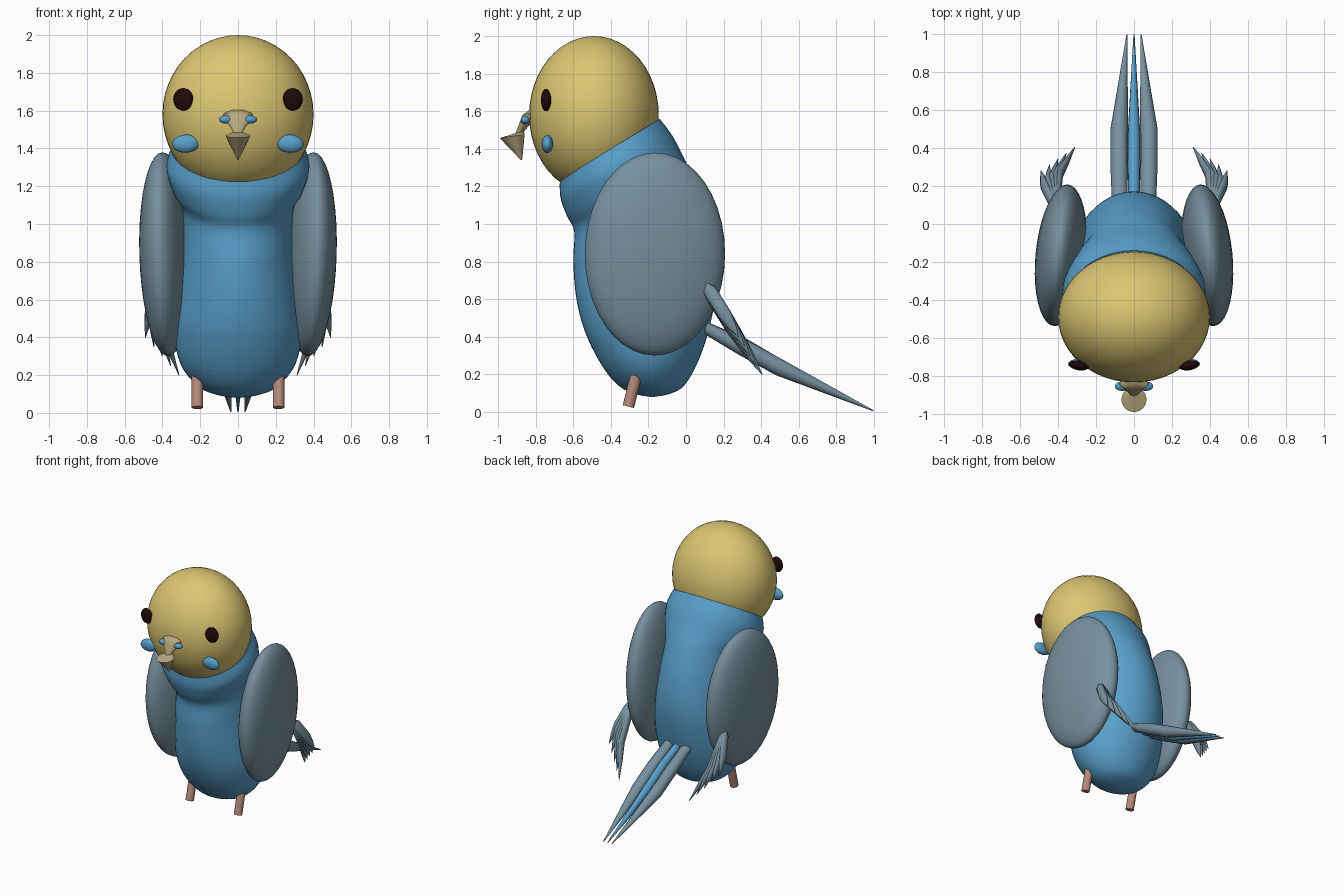
import bpy, bmesh, math
from mathutils import Vector, Matrix

if "Cube" in bpy.data.objects:
    bpy.data.objects.remove(bpy.data.objects["Cube"])


def material(name, rgb):
    m = bpy.data.materials.new(name)
    m.diffuse_color = (*rgb, 1)
    m.use_nodes = True
    m.node_tree.nodes["Principled BSDF"].inputs["Base Color"].default_value = m.diffuse_color
    return m


YELLOW = material("head yellow", (0.72, 0.57, 0.17))
BLUE = material("body blue", (0.10, 0.35, 0.60))
GREY = material("wing grey", (0.185, 0.28, 0.345))
TAN = material("beak tan", (0.47, 0.39, 0.21))
PINK = material("leg pink", (0.47, 0.26, 0.20))
DARK = material("eye dark", (0.014, 0.003, 0.003))


def finish(bm, name, mat, angle=50):
    bmesh.ops.recalc_face_normals(bm, faces=bm.faces)
    me = bpy.data.meshes.new(name)
    bm.to_mesh(me)
    bm.free()
    ob = bpy.data.objects.new(name, me)
    bpy.context.collection.objects.link(ob)
    me.materials.append(mat)
    bpy.ops.object.select_all(action='DESELECT')
    ob.select_set(True)
    bpy.context.view_layer.objects.active = ob
    bpy.ops.object.shade_smooth_by_angle(angle=math.radians(angle))
    return ob


def ellipsoid(name, centre, radii, mat, rot=None, seg=32):
    bm = bmesh.new()
    bmesh.ops.create_uvsphere(bm, u_segments=seg, v_segments=seg // 2, radius=1)
    turn = rot.to_4x4() if rot else Matrix.Identity(4)
    bm.transform(Matrix.Translation(centre) @ turn @ Matrix.Diagonal((*radii, 1)))
    return finish(bm, name, mat)


def loft(name, sections, mat, seg=16, angle=50):
    """Skin elliptical sections, each given as centre and two half axes."""
    bm = bmesh.new()
    rings = []
    for c, u, v in sections:
        rings.append([bm.verts.new(c + u * math.cos(a) + v * math.sin(a))
                      for a in (2 * math.pi * i / seg for i in range(seg))])
    for r, s in zip(rings, rings[1:]):
        for i in range(seg):
            j = (i + 1) % seg
            bm.faces.new((r[i], r[j], s[j], s[i]))
    bm.faces.new(rings[0])
    bm.faces.new(rings[-1])
    return finish(bm, name, mat, angle)


def catmull(a, b, c, d, t):
    return tuple(0.5 * (2 * q + (r - p) * t + (2 * p - 5 * q + 4 * r - s) * t * t
                        + (3 * q - p - 3 * r + s) * t ** 3)
                 for p, q, r, s in zip(a, b, c, d))


def smooth_rows(rows, steps=5):
    out = []
    for i in range(len(rows) - 1):
        a, d = rows[max(i - 1, 0)], rows[min(i + 2, len(rows) - 1)]
        out += [catmull(a, rows[i], rows[i + 1], d, k / steps) for k in range(steps)]
    return out + [rows[-1]]


def feather(name, points, side, mat):
    """Tapered blade through (point, half width, half thickness)."""
    secs = []
    for i, (p, w, t) in enumerate(points):
        tangent = (Vector(points[min(i + 1, len(points) - 1)][0])
                   - Vector(points[max(i - 1, 0)][0])).normalized()
        u = (side - tangent * side.dot(tangent)).normalized()
        secs.append((Vector(p), u * w, tangent.cross(u) * t))
    return loft(name, secs, mat, 12)


# Body: tilted sections as front y, front z, back y, back z, half width
body_rows = smooth_rows([
    (-0.672, 1.232, -0.14, 1.56, 0.352),
    (-0.668, 1.14, -0.07, 1.465, 0.378),
    (-0.635, 1.045, 0.0, 1.33, 0.345),
    (-0.595, 0.96, 0.06, 1.22, 0.295),
    (-0.600, 0.80, 0.14, 1.00, 0.30),
    (-0.583, 0.60, 0.172, 0.74, 0.325),
    (-0.535, 0.42, 0.13, 0.47, 0.34),
    (-0.45, 0.25, 0.065, 0.27, 0.305),
    (-0.36, 0.14, -0.01, 0.14, 0.21),
    (-0.27, 0.095, -0.09, 0.095, 0.11),
    (-0.19, 0.08, -0.17, 0.08, 0.01)])
loft("body", [(Vector((0, (fy + by) / 2, (fz + bz) / 2)), Vector((w, 0, 0)),
               Vector((0, (by - fy) / 2, (bz - fz) / 2)))
              for fy, fz, by, bz, w in body_rows], BLUE, 48)

# Head
ellipsoid("head", (0, -0.49, 1.58), (0.40, 0.345, 0.42), YELLOW, seg=48)

# Beak: flared upper part, pinched waist, wide rim and pointed tip
beak = [(-0.825, 1.605, 0.03, 0.015), (-0.84, 1.585, 0.075, 0.03),
        (-0.845, 1.56, 0.08, 0.035), (-0.865, 1.52, 0.045, 0.03),
        (-0.885, 1.487, 0.024, 0.022), (-0.925, 1.467, 0.066, 0.066),
        (-0.875, 1.34, 0.003, 0.003)]
loft("beak", [(Vector((0, y, z)), Vector((rx, 0, 0)), Vector((0, ry, -0.15 * ry + 0.3 * ry)))
              for y, z, rx, ry in beak], TAN, 24, 35)

# Tail: blue middle feather
X = Vector((1, 0, 0))
feather("tail_middle", [((0, 0.08, 0.46), 0.03, 0.03), ((0, 0.3, 0.35), 0.033, 0.045),
                        ((0, 0.48, 0.245), 0.033, 0.045), ((0, 0.997, 0.006), 0.003, 0.003)],
        X, BLUE)

for s, tag in ((1, "right"), (-1, "left")):
    # Face details
    ellipsoid("eye_" + tag, (s * 0.29, -0.745, 1.66), (0.054, 0.026, 0.06), DARK,
              Matrix.Rotation(s * 0.15, 3, 'Z'), 20)
    ellipsoid("cheek_" + tag, (s * 0.275, -0.738, 1.425), (0.073, 0.03, 0.048), BLUE,
              Matrix.Rotation(s * 0.08, 3, 'Y'), 20)
    ellipsoid("nostril_" + tag, (s * 0.063, -0.855, 1.553), (0.038, 0.025, 0.022), BLUE, seg=16)
    # Wing
    ellipsoid("wing_" + tag, (s * 0.385, -0.165, 0.84), (0.133, 0.375, 0.54), GREY,
              Matrix.Rotation(s * 0.1, 3, 'Z') @ Matrix.Rotation(s * 0.03, 3, 'Y'), 40)
    # Wing tip feathers, fanned between an inner and an outer blade
    for i in range(5):
        k = i / 4
        root = Vector((s * 0.41, 0.11, 0.655)).lerp(Vector((s * 0.435, 0.125, 0.65)), k)
        tip = Vector((s * 0.312, 0.405, 0.20)).lerp(Vector((s * 0.49, 0.28, 0.40)), k)
        mid = root.lerp(tip, 0.5) + Vector((s * 0.025 * (1 - k) + s * 0.01, 0, 0))
        feather(f"wing_feather_{tag}_{i + 1}",
                [(root + Vector((0, -0.012, 0.03)), 0.008, 0.008), (root, 0.022, 0.034),
                 (mid, 0.022, 0.036), (mid.lerp(tip, 0.5), 0.014, 0.025),
                 (tip, 0.002, 0.002)], X, GREY)
    # Outer tail feather
    feather("tail_side_" + tag,
            [((s * 0.075, 0.08, 0.46), 0.04, 0.03), ((s * 0.078, 0.3, 0.345), 0.046, 0.045),
             ((s * 0.078, 0.5, 0.235), 0.046, 0.045), ((s * 0.037, 0.997, 0.006), 0.003, 0.003)],
            X, GREY)
    # Leg
    axis = Vector((0, -0.045, -0.18)).normalized()
    v = axis.cross(X) * 0.031
    top, foot = Vector((s * 0.215, -0.262, 0.205)), Vector((s * 0.215, -0.307, 0.028))
    loft("leg_" + tag, [(top - axis * 0.006, X * 0.022, v * 0.7), (top, X * 0.031, v),
                        (foot, X * 0.031, v)], PINK, 20)
